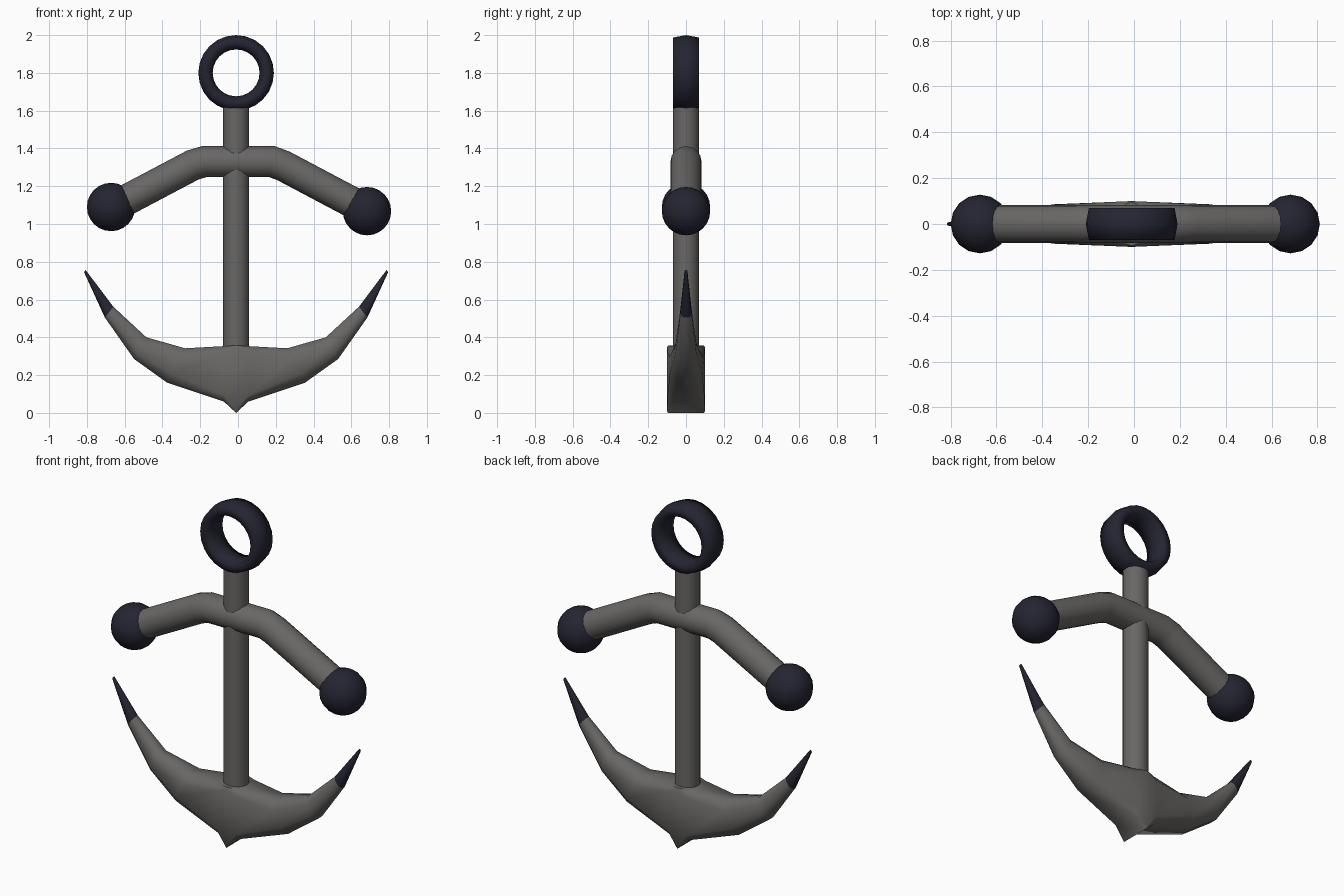
import bpy, bmesh, math
from mathutils import Vector

if "Cube" in bpy.data.objects:
    bpy.data.objects.remove(bpy.data.objects["Cube"])

CX = -0.01  # shared centre of shank, ring and flukes


def material(name, rgb):
    m = bpy.data.materials.new(name)
    m.diffuse_color = (*rgb, 1)
    m.use_nodes = True
    m.node_tree.nodes["Principled BSDF"].inputs["Base Color"].default_value = m.diffuse_color
    return m


GREY = material("iron grey", (0.14, 0.135, 0.13))
NAVY = material("dark navy", (0.018, 0.018, 0.032))


def finish(name, bm, mats, angle=45):
    bmesh.ops.recalc_face_normals(bm, faces=bm.faces)
    me = bpy.data.meshes.new(name)
    bm.to_mesh(me)
    bm.free()
    ob = bpy.data.objects.new(name, me)
    bpy.context.collection.objects.link(ob)
    for m in mats:
        me.materials.append(m)
    bpy.ops.object.select_all(action='DESELECT')
    ob.select_set(True)
    bpy.context.view_layer.objects.active = ob
    bpy.ops.object.shade_smooth_by_angle(angle=math.radians(angle))
    return ob


def loft(bm, rings, closed=False):
    """Skin a list of vertex loops; cap the ends unless closed."""
    loops = [[bm.verts.new(p) for p in r] for r in rings]
    pairs = list(zip(loops, loops[1:]))
    if closed:
        pairs.append((loops[-1], loops[0]))
    faces = []
    for a, b in pairs:
        n = len(a)
        faces.append([bm.faces.new((a[i], a[(i + 1) % n], b[(i + 1) % n], b[i])) for i in range(n)])
    if not closed:
        bm.faces.new(loops[0])
        faces[-1].append(bm.faces.new(loops[-1]))
    return faces


def tube(name, path, r, n, mat):
    """Round tube through (x, z) points in the front plane, mitred at bends."""
    pts = [Vector(p) for p in path]
    rings = []
    for i, p in enumerate(pts):
        d1 = (p - pts[i - 1]).normalized() if i else (pts[1] - p).normalized()
        d2 = (pts[i + 1] - p).normalized() if i < len(pts) - 1 else d1
        t = (d1 + d2).normalized()
        k = r / t.dot(d1)
        ring = []
        for j in range(n):
            a = 2 * math.pi * j / n
            c, s = math.cos(a), math.sin(a)
            ring.append((p.x - t.y * k * c, r * s, p.y + t.x * k * c))
        rings.append(ring)
    bm = bmesh.new()
    loft(bm, rings)
    return finish(name, bm, [mat])


# Shank and stock
tube("shank", [(CX, 0.25), (CX, 1.625)], 0.069, 16, GREY)
tube("stock", [(-0.67, 1.085), (-0.24, 1.312), (-0.18, 1.33),
               (0.18, 1.33), (0.24, 1.308), (0.68, 1.075)], 0.082, 16, GREY)

# Ball ends of the stock
for name, x, z in (("left_ball", -0.672, 1.09), ("right_ball", 0.683, 1.068)):
    bm = bmesh.new()
    bmesh.ops.create_uvsphere(bm, u_segments=16, v_segments=12, radius=0.128)
    bmesh.ops.translate(bm, verts=bm.verts, vec=(x, 0, z))
    finish(name, bm, [NAVY])

# Ring with a wide six-sided section
section = [(0.2, 0), (0.187, 0.07), (0.14, 0.07), (0.124, 0), (0.14, -0.07), (0.187, -0.07)]
rings = []
for i in range(24):
    a = 2 * math.pi * i / 24
    rings.append([(CX + r * math.cos(a), y, 1.8 + r * math.sin(a)) for r, y in section])
bm = bmesh.new()
loft(bm, rings, closed=True)
finish("ring", bm, [NAVY], 80)

# Flukes: inner point, outer point, half thickness, squareness
arm = [((0.00, 0.357), (0.00, 0.00), 0.10, 0.95),
       ((0.07, 0.353), (0.065, 0.06), 0.097, 0.75),
       ((0.27, 0.342), (0.365, 0.16), 0.086, 0.5),
       ((0.475, 0.40), (0.54, 0.285), 0.055, 0.45),
       ((0.65, 0.562), (0.695, 0.505), 0.03, 0.45),
       ((0.797, 0.757), (0.805, 0.745), 0.007, 0.6)]


def arm_ring(side, inner, outer, h, q):
    a, b = Vector(inner), Vector(outer)
    mid, half = (a + b) / 2, (a - b) / 2
    out = []
    for u, v in ((1, q), (q, 1), (-q, 1), (-1, q), (-1, -q), (-q, -1), (q, -1), (1, -q)):
        p = mid + half * u
        out.append((CX + side * p.x, v * h, p.y))
    return out


rings = [arm_ring(-1, *s) for s in reversed(arm)] + [arm_ring(1, *s) for s in arm[1:]]
bm = bmesh.new()
bands = loft(bm, rings)
# Dark tips: every face lying beyond the last bend
for f in bm.faces:
    if abs(f.calc_center_median().x - CX) > 0.71:
        f.material_index = 1
finish("flukes", bm, [GREY, NAVY], 50)
